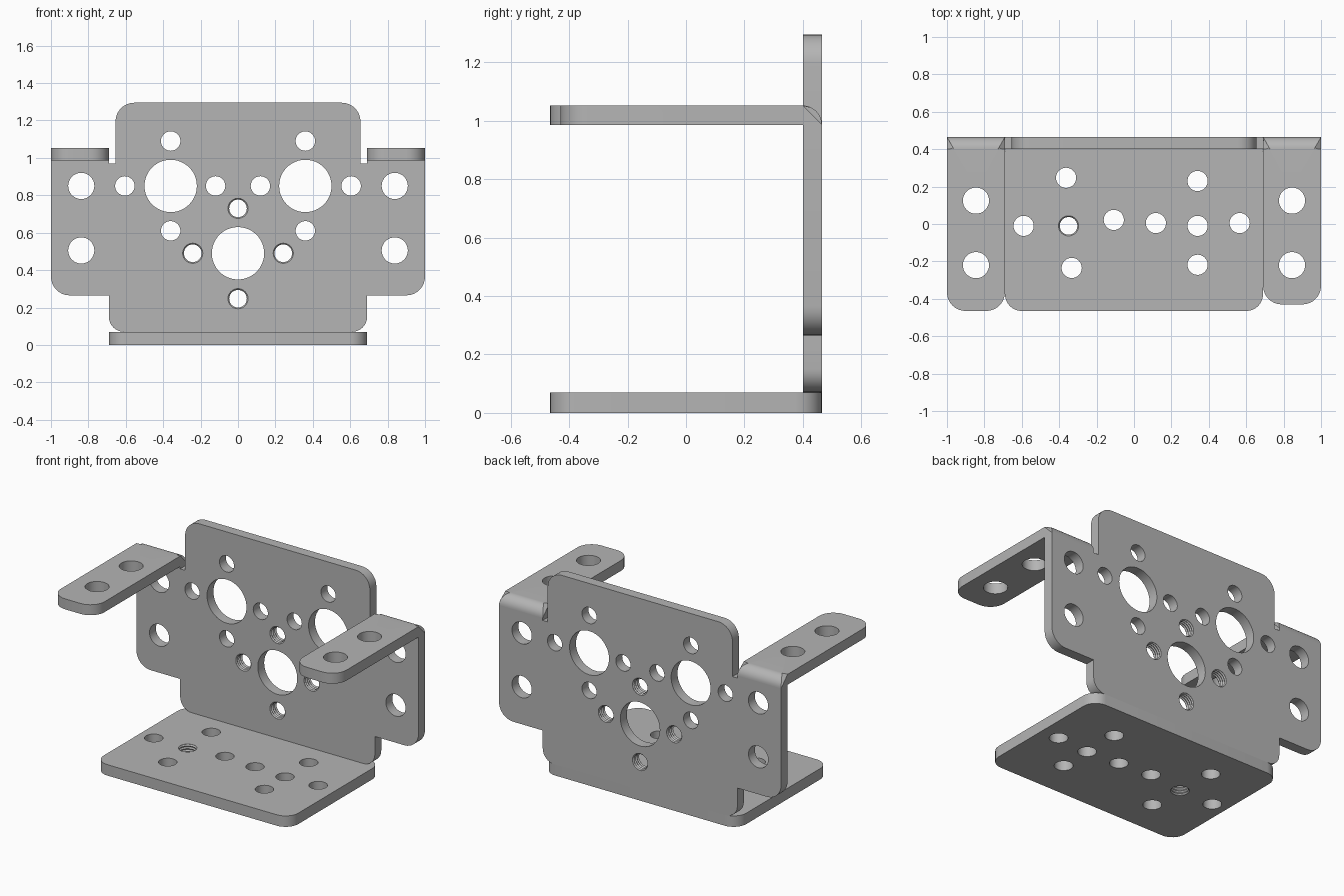
import bpy
import bmesh
import math
from mathutils import Matrix, Vector

cube = bpy.data.objects.get("Cube")
if cube:
    bpy.data.objects.remove(cube)

GREY = 0.46
steel = bpy.data.materials.new("grey_metal")
steel.use_nodes = True
steel.diffuse_color = (GREY, GREY, GREY, 1)
steel.node_tree.nodes["Principled BSDF"].inputs["Base Color"].default_value = (GREY, GREY, GREY, 1)

SMALL, MEDIUM, LARGE = 0.054, 0.07, 0.14
THICK = 0.067
BACK = 0.465
UPRIGHT = Matrix.Translation((0, BACK, 0)) @ Matrix.Rotation(math.pi / 2, 4, "X")


def rounded(corners):
    """Turn (x, y, radius) right-angle corners into an outline."""
    points = []
    for i, (x, y, r) in enumerate(corners):
        p = Vector((x, y))
        if r == 0:
            points.append(p)
            continue
        before = (Vector(corners[i - 1][:2]) - p).normalized()
        after = (Vector(corners[(i + 1) % len(corners)][:2]) - p).normalized()
        centre = p + r * (before + after)
        for k in range(9):
            t = math.pi / 2 * k / 8
            points.append(centre - r * (math.cos(t) * after + math.sin(t) * before))
    return points


def circle(x, y, r):
    n = 48 if r > 0.1 else 32
    return [Vector((x + r * math.cos(2 * math.pi * i / n),
                    y + r * math.sin(2 * math.pi * i / n))) for i in range(n)]


def finish(bm, name, matrix):
    mesh = bpy.data.meshes.new(name)
    bm.to_mesh(mesh)
    bm.free()
    mesh.materials.append(steel)
    mesh.shade_smooth()
    mesh.set_sharp_from_angle(angle=math.radians(30))
    obj = bpy.data.objects.new(name, mesh)
    obj.matrix_world = matrix
    bpy.context.collection.objects.link(obj)
    return obj


def plate(name, corners, holes, matrix, thick=THICK, bend=None):
    """Sheet with round holes; bend rounds the upper edge lying at that y."""
    bm = bmesh.new()
    for loop in [rounded(corners)] + [circle(*h) for h in holes]:
        verts = [bm.verts.new((p.x, p.y, 0)) for p in loop]
        for i, v in enumerate(verts):
            bm.edges.new((verts[i - 1], v))
    bmesh.ops.triangle_fill(bm, use_beauty=True, edges=bm.edges[:])
    lifted = bmesh.ops.extrude_face_region(bm, geom=bm.faces[:])["geom"]
    bmesh.ops.translate(bm, vec=(0, 0, thick),
                        verts=[g for g in lifted if isinstance(g, bmesh.types.BMVert)])
    bmesh.ops.recalc_face_normals(bm, faces=bm.faces[:])
    if bend is not None:
        edge = [e for e in bm.edges if all(abs(v.co.y - bend) < 1e-4
                and v.co.z > thick * 0.9 for v in e.verts)]
        bmesh.ops.bevel(bm, geom=edge, offset=thick * 0.98, segments=10,
                        profile=0.5, affect="EDGES")
    return finish(bm, name, matrix)


def threads(name, spots, matrix, thick=THICK):
    """Zigzag linings for the tapped holes."""
    bm = bmesh.new()
    turns = 8
    for x, y in spots:
        rings = []
        for k in range(turns + 1):
            r = SMALL + 0.001 if k % 2 == 0 else SMALL - 0.007
            rings.append([bm.verts.new((p.x, p.y, thick * k / turns)) for p in circle(x, y, r)])
        for low, high in zip(rings, rings[1:]):
            for i in range(len(low)):
                bm.faces.new((high[i - 1], high[i], low[i], low[i - 1]))
    return finish(bm, name, matrix)


# Upright back plate: half outline from bottom centre to top, then mirrored
half = [(0.69, 0.07, 0.08), (0.69, 0.265, 0), (1, 0.265, 0.1), (1, 0.985, 0),
        (0.69, 0.985, 0), (0.69, 0.97, 0), (0.655, 0.97, 0), (0.655, 1.295, 0.1)]
outline = half + [(-x, y, r) for x, y, r in reversed(half)]

tapped = [(0, 0.73), (0, 0.247), (0.242, 0.49), (-0.242, 0.49)]
holes = [(0, 0.49, LARGE)] + [(x, y, SMALL) for x, y in tapped]
for s in (-1, 1):
    holes += [(s * 0.36, 0.85, LARGE), (s * 0.838, 0.85, MEDIUM), (s * 0.838, 0.505, MEDIUM)]
    holes += [(s * x, y, SMALL - 0.002) for x, y in
              ((0.36, 1.09), (0.36, 0.61), (0.605, 0.85), (0.12, 0.85))]
plate("back_plate", outline, holes, UPRIGHT, thick=0.065)
threads("back_plate_threads", tapped, UPRIGHT, thick=0.065)

# Base plate
base_holes = [(-0.363, 0.247), (-0.59, -0.01), (-0.35, -0.01), (-0.108, 0.022), (-0.333, -0.235),
              (0.117, 0.005), (0.34, -0.01), (0.565, 0.005), (0.34, 0.23), (0.34, -0.218)]
w, r = 0.69, 0.09
plate("base_plate", [(-w, -BACK, r), (w, -BACK, r), (w, BACK, r), (-w, BACK, r)],
      [(x, y, SMALL) for x, y in base_holes], Matrix.Identity(4), thick=0.07)
threads("base_plate_threads", [base_holes[2]], Matrix.Identity(4), thick=0.07)

# Side arms bent forward from the back plate
for name, s, front in (("left_arm", 1, -0.43), ("right_arm", -1, -BACK)):
    plate(name,
          [(s * 0.69, front, 0.1), (s, front, 0.1), (s, BACK, 0), (s * 0.69, BACK, 0)],
          [(s * 0.845, 0.125, MEDIUM), (s * 0.845, -0.22, MEDIUM)],
          Matrix.Translation((0, 0, 0.985)), bend=BACK)
